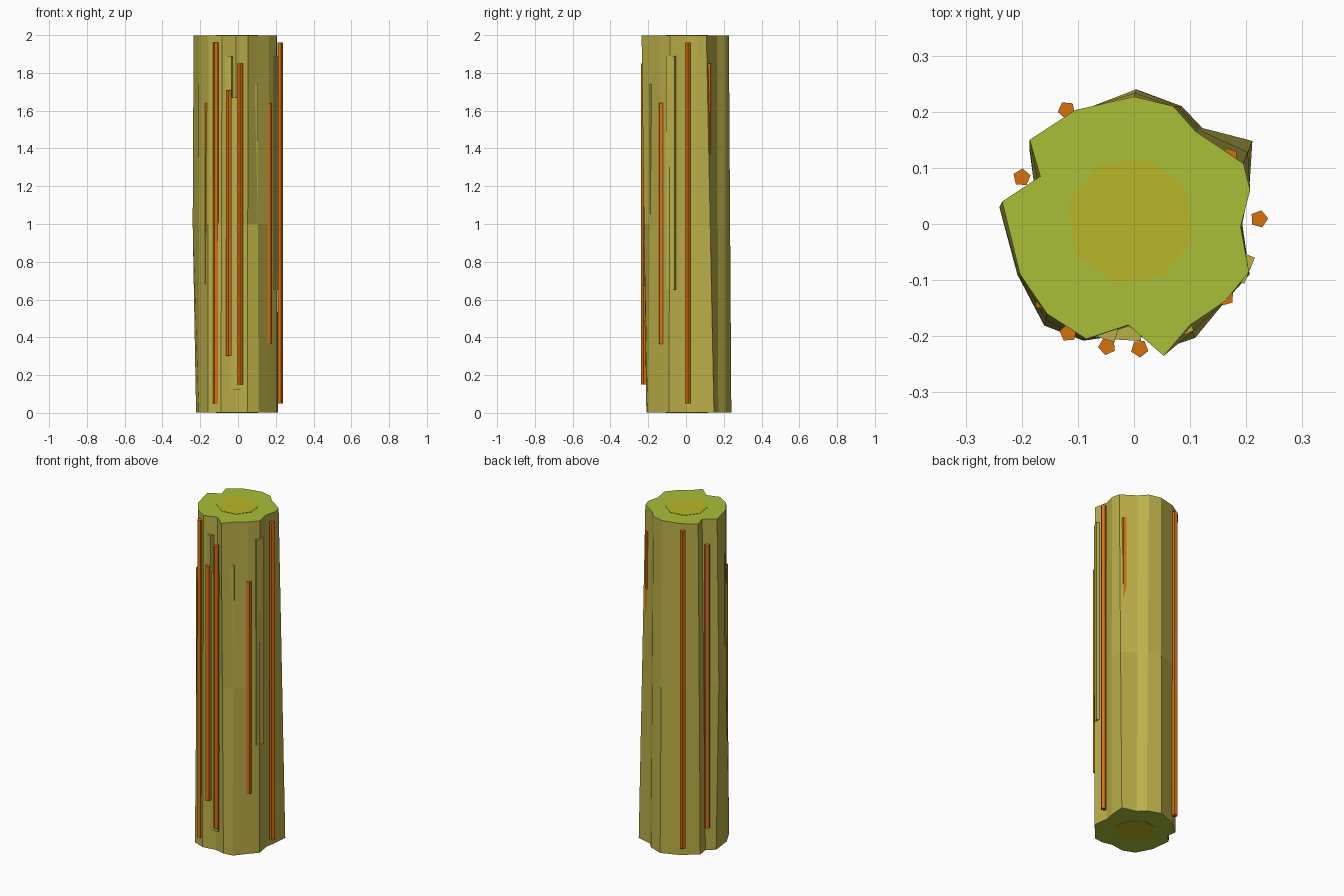
import bpy, bmesh, math
from mathutils import Vector

if "Cube" in bpy.data.objects:
    bpy.data.objects.remove(bpy.data.objects["Cube"])


def material(name, rgb):
    m = bpy.data.materials.new(name)
    m.diffuse_color = (*rgb, 1)
    m.use_nodes = True
    m.node_tree.nodes["Principled BSDF"].inputs["Base Color"].default_value = m.diffuse_color
    return m


bark = material("bark", (0.50, 0.43, 0.065))
cut = material("cut_wood", (0.40, 0.52, 0.04))
heart = material("heartwood", (0.48, 0.47, 0.02))
orange = material("orange", (0.68, 0.17, 0.005))


def loft(name, rings, mats, cap=0):
    """Closed skin through rings of 3D points; caps use material index cap."""
    bm = bmesh.new()
    loops = [[bm.verts.new(p) for p in ring] for ring in rings]
    n = len(loops[0])
    for a, b in zip(loops, loops[1:]):
        for i in range(n):
            j = (i + 1) % n
            bm.faces.new((a[i], a[j], b[j], b[i]))
    for ring in (loops[0], loops[-1]):
        bm.faces.new(ring).material_index = cap
    bmesh.ops.recalc_face_normals(bm, faces=bm.faces)
    mesh = bpy.data.meshes.new(name)
    bm.to_mesh(mesh)
    bm.free()
    for m in mats:
        mesh.materials.append(m)
    ob = bpy.data.objects.new(name, mesh)
    bpy.context.collection.objects.link(ob)
    return ob


def prism(name, outline, z0, z1, mat):
    return loft(name, [[(x, y, z) for x, y in outline] for z in (z0, z1)], [mat])


def polygon(cx, cy, r, n, start):
    return [(cx + r * math.cos(start + math.tau * i / n),
             cy + r * math.sin(start + math.tau * i / n)) for i in range(n)]


# Craggy trunk: irregular outlines at the bottom, middle and top
top = [(0, .227), (.07, .21), (.11, .165), (.195, .108), (.207, .06), (.19, -.005),
       (.205, -.085), (.163, -.137), (.10, -.18), (.053, -.235), (-.01, -.18),
       (-.085, -.205), (-.155, -.16), (-.203, -.09), (-.235, .04), (-.167, .085),
       (-.186, .15), (-.105, .203)]
base = [(.004, .24), (.085, .21), (.122, .171), (.211, .148), (.203, .05), (.193, 0),
        (.206, -.09), (.165, -.135), (.109, -.203), (.05, -.21), (-.01, -.196),
        (-.09, -.208), (-.16, -.181), (-.208, -.09), (-.222, .03), (-.178, .07),
        (-.186, .13), (-.10, .20)]
mid = [((a + c) / 2, (b + d) / 2) for (a, b), (c, d) in zip(top, base)]
mid[14] = (-.24, .03)
loft("trunk", [[(x, y, z) for x, y in o]
               for o, z in ((base, .002), (mid, 1), (top, 1.998))], [bark, cut], 1)

# Octagonal heartwood, barely proud of both ends
prism("heartwood", polygon(-.006, .006, .115, 8, math.radians(75.4)), 0, 2, heart)

# Orange five-sided strips in long, middle and short sets
strips = {(.05, 1.96): [(.223, .009), (-.12, .203), (-.117, -.194)],
          (.15, 1.85): [(.01, -.222), (.17, .12), (-.20, .083)],
          (.30, 1.71): [(-.048, -.218)],
          (.365, 1.64): [(-.162, -.138), (.163, -.13)]}
for (z0, z1), places in strips.items():
    for x, y in places:
        prism("orange_strip", polygon(x, y, .016, 5, math.atan2(y, x)), z0, z1, orange)

# Thin bark plates half sunk into the trunk
plates = [(-.055, -.19, .30, 1.89), (.078, -.187, .12, 1.74), (-.012, -.193, .12, 1.67),
          (-.188, -.085, .27, 1.74), (.193, -.078, .65, 1.89), (-.122, -.165, .65, 1.89)]
for x, y, z0, z1 in plates:
    out = Vector((x, y)).normalized()
    side = Vector((-out.y, out.x)) * .025
    c = Vector((x, y))
    box = [c + out * s * .014 + side * t for s, t in ((-1, -1), (1, -1), (1, 1), (-1, 1))]
    prism("bark_plate", [tuple(p) for p in box], z0, z1, bark)
